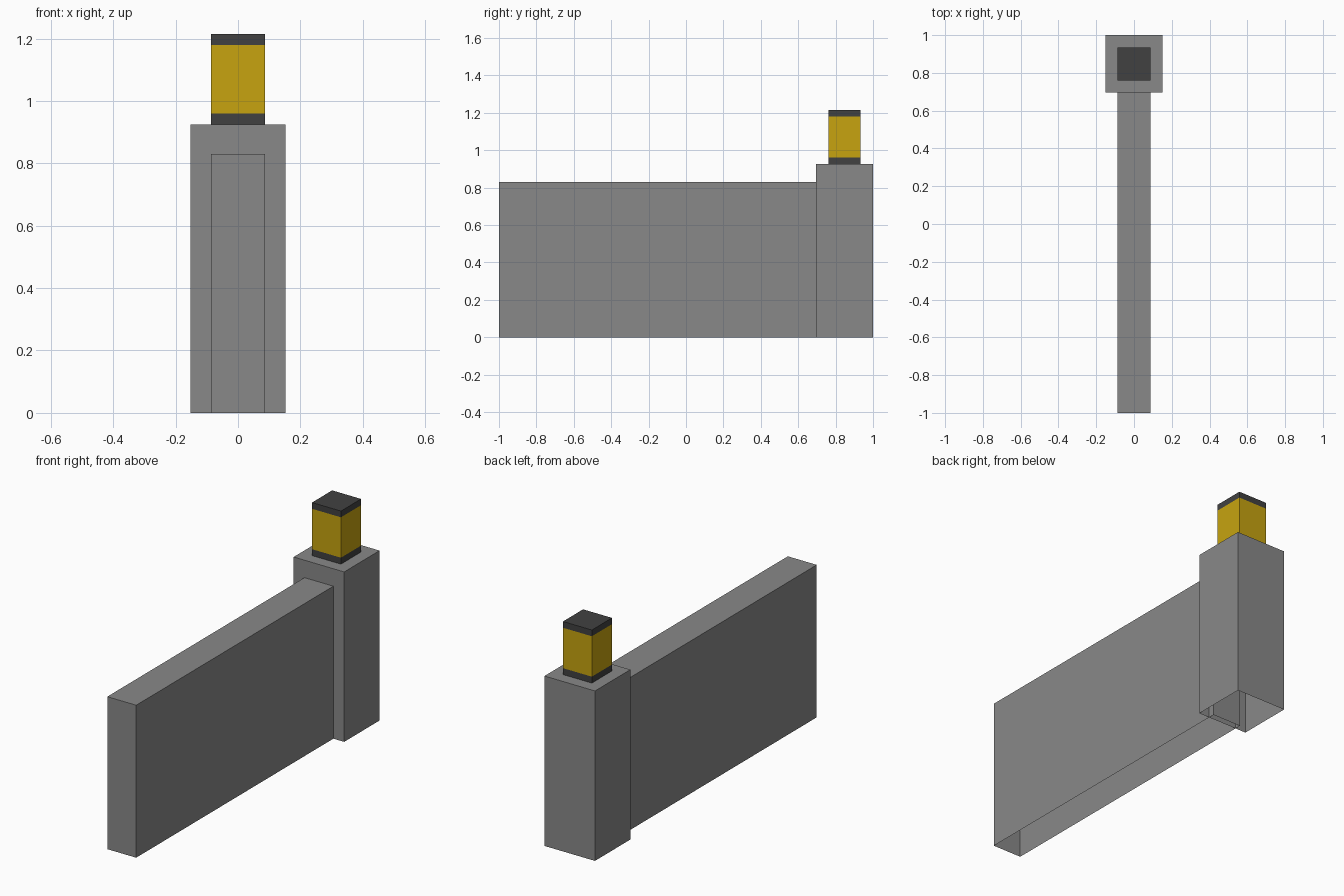
import bpy
import bmesh

if "Cube" in bpy.data.objects:
    bpy.data.objects.remove(bpy.data.objects["Cube"])


def material(name, rgb):
    m = bpy.data.materials.new(name)
    m.diffuse_color = (*rgb, 1.0)
    m.use_nodes = True
    m.node_tree.nodes["Principled BSDF"].inputs["Base Color"].default_value = m.diffuse_color
    return m


STONE = material("grey stone", (0.25, 0.25, 0.25))
DARK = material("dark metal", (0.053, 0.053, 0.053))
YELLOW = material("yellow lamp", (0.57, 0.37, 0.005))


def shell(name, half_x, y0, y1, z0, z1, mats, cuts=(), rule=None):
    """Box with an open bottom, optionally cut into coloured height bands."""
    bm = bmesh.new()
    bmesh.ops.create_cube(bm, size=1.0)
    for v in bm.verts:
        v.co.x *= 2 * half_x
        v.co.y = y1 if v.co.y > 0 else y0
        v.co.z = z1 if v.co.z > 0 else z0
    bm.normal_update()
    bottom = [f for f in bm.faces if f.normal.z < -0.5]
    bmesh.ops.delete(bm, geom=bottom, context='FACES_ONLY')
    for z in cuts:
        bmesh.ops.bisect_plane(bm, geom=bm.verts[:] + bm.edges[:] + bm.faces[:],
                               plane_co=(0, 0, z), plane_no=(0, 0, 1))
    if rule:
        for f in bm.faces:
            f.material_index = rule(f.calc_center_median().z)
    mesh = bpy.data.meshes.new(name)
    bm.to_mesh(mesh)
    bm.free()
    for m in mats:
        mesh.materials.append(m)
    obj = bpy.data.objects.new(name, mesh)
    bpy.context.collection.objects.link(obj)
    return obj


# Long wall, its end tucked just inside the post
shell("wall", 0.087, -1.0, 0.73, 0.0, 0.83, [STONE])

# End post
shell("post", 0.152, 0.696, 1.0, 0.0, 0.925, [STONE])

# Lamp: yellow middle between dark base and cap bands
LOW, HIGH = 0.96, 1.18
shell("lamp", 0.087, 0.761, 0.934, 0.925, 1.214, [DARK, YELLOW],
      cuts=(LOW, HIGH), rule=lambda z: 1 if LOW < z < HIGH else 0)
